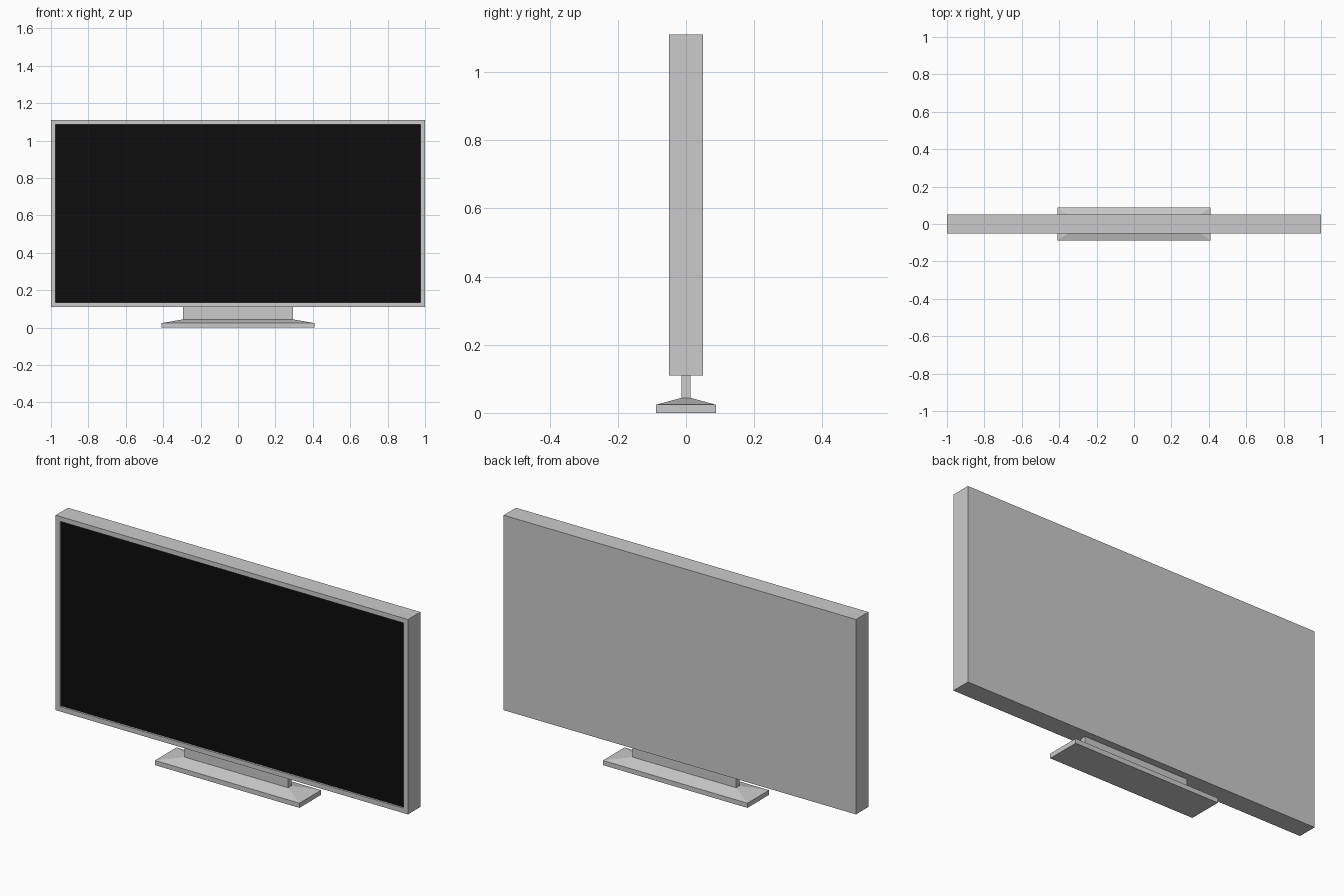
import bpy
import bmesh
from mathutils import Vector, Matrix

if "Cube" in bpy.data.objects:
    bpy.data.objects.remove(bpy.data.objects["Cube"])


def add_object(name, bm):
    bmesh.ops.recalc_face_normals(bm, faces=bm.faces)
    mesh = bpy.data.meshes.new(name)
    bm.to_mesh(mesh)
    bm.free()
    obj = bpy.data.objects.new(name, mesh)
    bpy.context.collection.objects.link(obj)
    return obj


def box(size, z0):
    """Box centred on x and y, with its underside at z0."""
    bm = bmesh.new()
    move = Matrix.Translation((0, 0, z0 + size[2] / 2))
    bmesh.ops.create_cube(bm, size=1, matrix=move @ Matrix.Diagonal((*size, 1)))
    return bm


def face_towards(bm, direction):
    bm.normal_update()
    return max(bm.faces, key=lambda f: f.normal.dot(Vector(direction)))


WIDTH, DEPTH, HEIGHT, BOTTOM = 2.0, 0.1, 1.0, 0.11
BEZEL, RECESS = 0.035, 0.01

# Housing with a recessed opening at the front
bm = box((WIDTH, DEPTH, HEIGHT), BOTTOM)
front = face_towards(bm, (0, -1, 0))
bmesh.ops.inset_region(bm, faces=[front], thickness=BEZEL)
opening = bmesh.ops.extrude_discrete_faces(bm, faces=[front])["faces"][0]
bmesh.ops.translate(bm, verts=opening.verts, vec=(0, RECESS, 0))
corners = [v.co.copy() for v in opening.verts]
bmesh.ops.delete(bm, geom=[opening], context='FACES_ONLY')
add_object("housing", bm)

# Black screen panel closing the opening
bm = bmesh.new()
panel = bm.faces.new([bm.verts.new(c) for c in corners])
panel.normal_update()
if panel.normal.y > 0:
    panel.normal_flip()
mesh = bpy.data.meshes.new("screen")
bm.to_mesh(mesh)
bm.free()
screen = bpy.data.objects.new("screen", mesh)
bpy.context.collection.objects.link(screen)
black = bpy.data.materials.new("screen_black")
black.diffuse_color = (0.004, 0.004, 0.004, 1)
black.use_nodes = True
black.node_tree.nodes["Principled BSDF"].inputs["Base Color"].default_value = black.diffuse_color
mesh.materials.append(black)

# Stand: slab, sloped shoulders, then the thin neck up to the housing
SLAB_X, SLAB_Y, SLAB_H = 0.82, 0.175, 0.024
NECK_X, NECK_Y, SHOULDER_Z = 0.588, 0.027, 0.044
bm = box((SLAB_X, SLAB_Y, SLAB_H), 0)
top = face_towards(bm, (0, 0, 1))
top = bmesh.ops.extrude_discrete_faces(bm, faces=[top])["faces"][0]
bmesh.ops.scale(bm, verts=top.verts, vec=(NECK_X / SLAB_X, NECK_Y / SLAB_Y, 1))
bmesh.ops.translate(bm, verts=top.verts, vec=(0, 0, SHOULDER_Z - SLAB_H))
top = bmesh.ops.extrude_discrete_faces(bm, faces=[top])["faces"][0]
bmesh.ops.translate(bm, verts=top.verts, vec=(0, 0, BOTTOM - SHOULDER_Z))
add_object("stand", bm)
